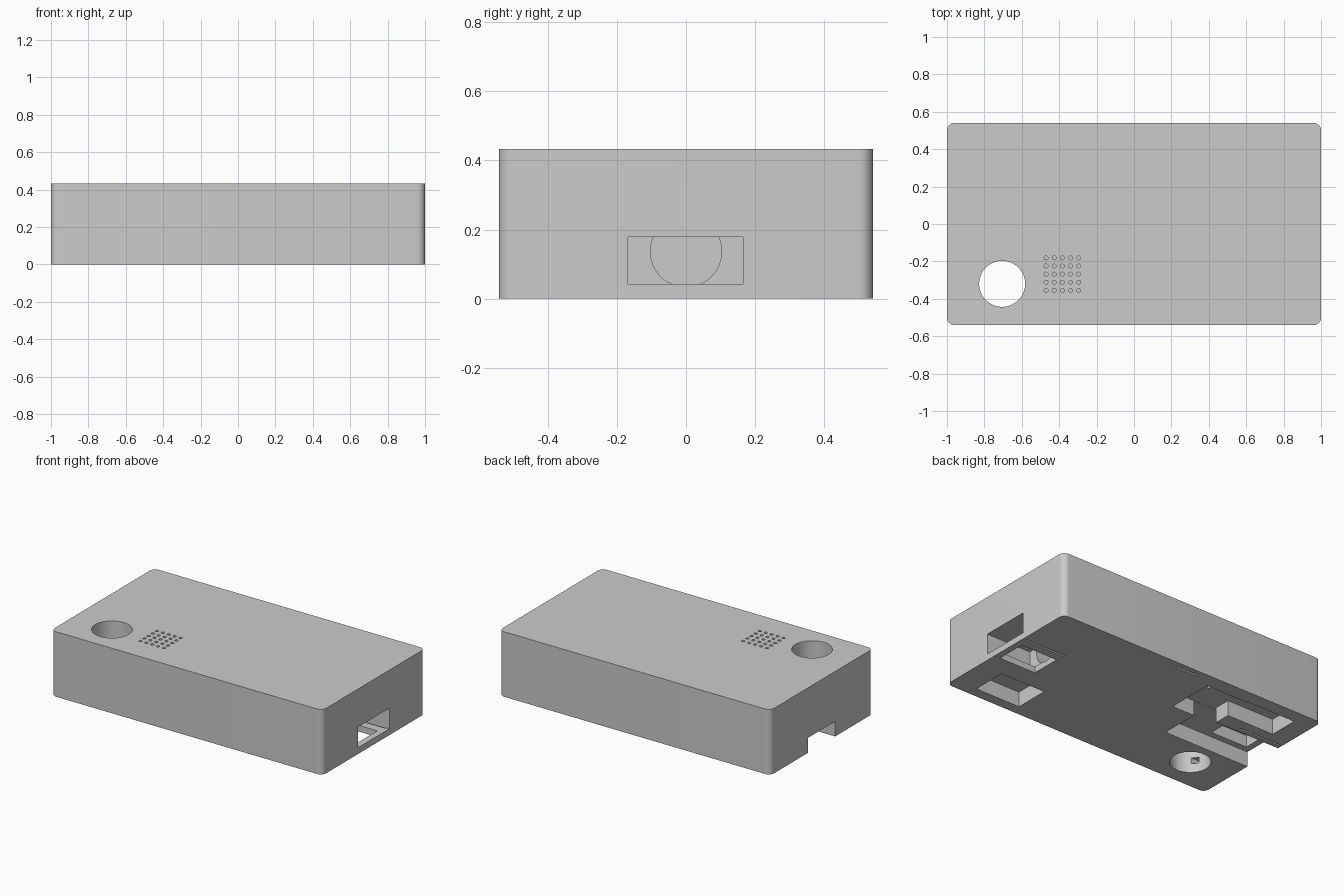
import bpy, bmesh, math
from mathutils import Matrix, Vector

if "Cube" in bpy.data.objects:
    bpy.data.objects.remove(bpy.data.objects["Cube"])

W, D, H, R = 1.0, 0.54, 0.433, 0.04

grey = bpy.data.materials.new("light grey")
grey.diffuse_color = (0.6, 0.6, 0.6, 1)
grey.use_nodes = True
grey.node_tree.nodes["Principled BSDF"].inputs["Base Color"].default_value = grey.diffuse_color


def make_object(name, bm):
    bmesh.ops.recalc_face_normals(bm, faces=bm.faces)
    me = bpy.data.meshes.new(name)
    bm.to_mesh(me)
    bm.free()
    me.materials.append(grey)
    ob = bpy.data.objects.new(name, me)
    bpy.context.collection.objects.link(ob)
    return ob


def box(name, x0, x1, y0, y1, z0, z1):
    bm = bmesh.new()
    size = Matrix.Diagonal((x1 - x0, y1 - y0, z1 - z0, 1))
    centre = Vector((x0 + x1, y0 + y1, z0 + z1)) / 2
    bmesh.ops.create_cube(bm, size=1, matrix=Matrix.Translation(centre) @ size)
    return make_object(name, bm)


def cylinders(name, centres, radius, depth, sides, turn=0):
    bm = bmesh.new()
    for c in centres:
        m = Matrix.Translation(c) @ Matrix.Rotation(turn, 4, 'Y')
        bmesh.ops.create_cone(bm, cap_ends=True, segments=sides, radius1=radius,
                              radius2=radius, depth=depth, matrix=m)
    return make_object(name, bm)


# Case body with rounded upright corners
bm = bmesh.new()
outline = []
for i, (sx, sy) in enumerate(((1, 1), (-1, 1), (-1, -1), (1, -1))):
    for k in range(9):
        a = math.pi / 2 * (i + k / 8)
        outline.append(bm.verts.new((sx * (W - R) + R * math.cos(a),
                                     sy * (D - R) + R * math.sin(a), 0)))
base = bm.faces.new(outline)
top = bmesh.ops.extrude_face_region(bm, geom=[base])["geom"]
bmesh.ops.translate(bm, vec=(0, 0, H), verts=[v for v in top if isinstance(v, bmesh.types.BMVert)])
case = make_object("case", bm)

cutters = [
    # Round hole through the case, with a small wire opening in its wall
    cylinders("round_hole", [(-0.705, -0.32, 0.2)], 0.123, 1, 64),
    box("wire_opening", -0.85, -0.77, -0.41, -0.37, 0.06, 0.10),
    # Grille of small holes
    cylinders("grille", [(-0.47 + 0.0435 * i, -0.355 + 0.0435 * j, H)
                         for i in range(5) for j in range(5)], 0.0105, 0.2, 16),
    # Right end port: window, round bore, floor opening and thin slot
    box("port", 0.67, 1.1, -0.167, 0.165, 0.042, 0.179),
    cylinders("port_bore", [(0.63, 0, 0.137)], 0.103, 0.2, 48, math.pi / 2),
    box("port_floor", 0.687, 0.957, -0.1, 0.1, -0.1, 0.06),
    box("port_slot", 0.672, 0.975, 0.158, 0.17, -0.1, 0.06),
    # Left end channel with its upper recess and thin slot
    box("channel", -1.1, -0.365, -0.142, 0.142, -0.1, 0.1),
    box("channel_recess", -0.957, -0.687, -0.1, 0.1, 0.05, 0.179),
    box("channel_slot", -0.985, -0.68, 0.168, 0.18, -0.1, 0.06),
    # Stepped pocket beside the channel
    box("wide_pocket", -0.52, -0.2, 0.12, 0.44, -0.1, 0.101),
    box("back_pocket", -0.868, -0.5, 0.25, 0.448, -0.1, 0.102),
    # Front pocket and back slot in the underside
    box("front_pocket", 0.5, 0.83, -0.47, -0.237, -0.1, 0.1),
    box("back_slot", -0.085, 0.09, 0.491, 0.504, -0.1, 0.06),
    # Screw holes in the pocket ceilings
    cylinders("screw_holes", [(0.74, -0.35, 0.12), (0.57, -0.35, 0.12), (-0.6, 0.35, 0.12),
                              (-0.78, 0.35, 0.12), (-0.33, 0.3, 0.12)], 0.012, 0.1, 16),
]

# Cut everything out of the case
bpy.context.view_layer.objects.active = case
case.select_set(True)
for c in cutters:
    c.hide_render = True
    m = case.modifiers.new(c.name, 'BOOLEAN')
    m.operation, m.solver, m.object = 'DIFFERENCE', 'EXACT', c
    bpy.ops.object.modifier_apply(modifier=m.name)
    bpy.data.objects.remove(c)

bpy.ops.object.shade_smooth_by_angle(angle=math.radians(30))
